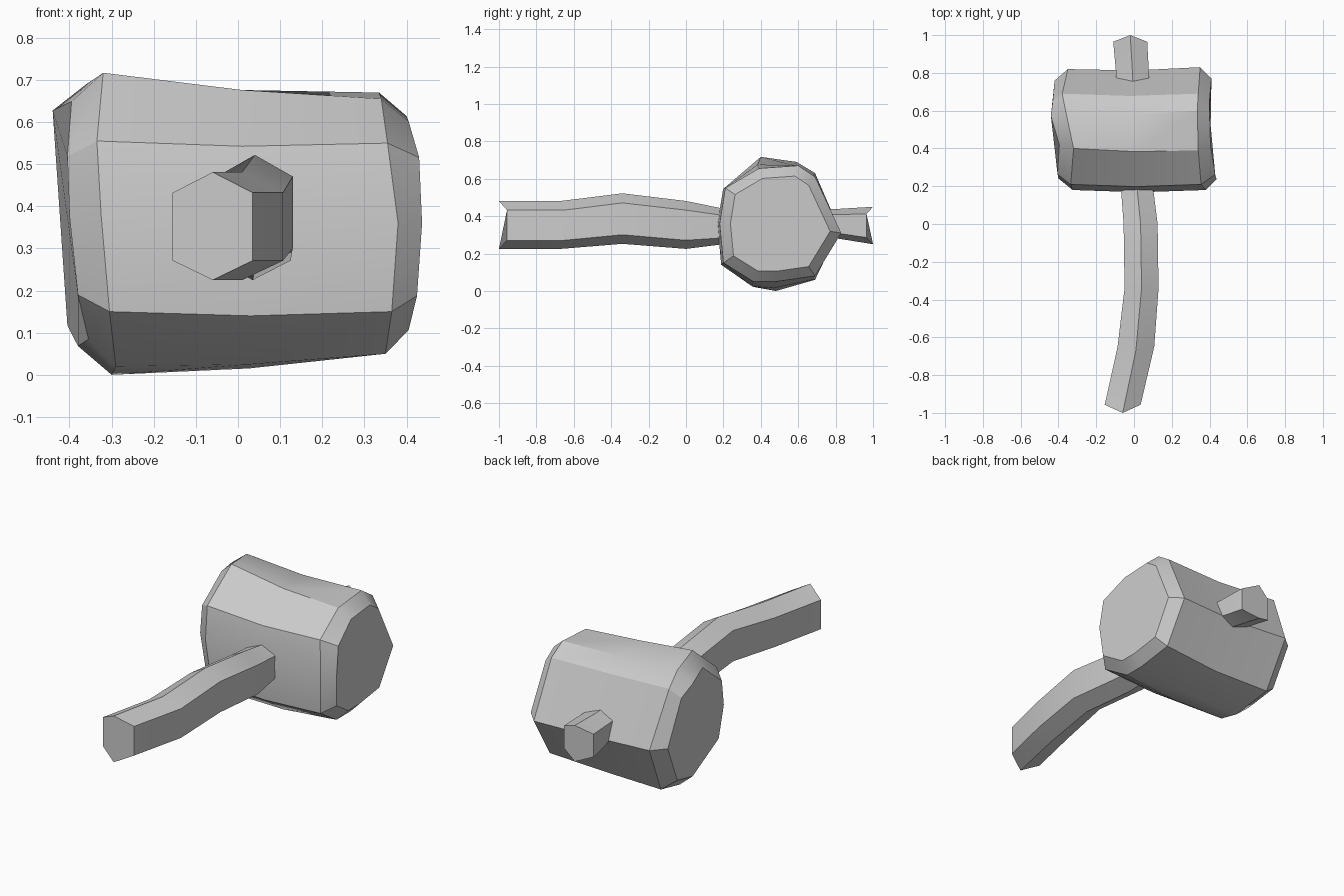
import bpy, bmesh
from math import radians

if "Cube" in bpy.data.objects:
    bpy.data.objects.remove(bpy.data.objects["Cube"])


def loft(name, rings, smooth_angle=30):
    """Skin a closed tube through rings of equal point count and cap both ends."""
    bm = bmesh.new()
    vr = [[bm.verts.new(p) for p in ring] for ring in rings]
    n = len(vr[0])
    for a, b in zip(vr, vr[1:]):
        for i in range(n):
            j = (i + 1) % n
            bm.faces.new((a[i], a[j], b[j], b[i]))
    bm.faces.new(vr[0])
    bm.faces.new(vr[-1])
    bmesh.ops.recalc_face_normals(bm, faces=bm.faces[:])
    me = bpy.data.meshes.new(name)
    bm.to_mesh(me)
    bm.free()
    ob = bpy.data.objects.new(name, me)
    bpy.context.collection.objects.link(ob)
    bpy.ops.object.select_all(action='DESELECT')
    ob.select_set(True)
    bpy.context.view_layer.objects.active = ob
    bpy.ops.object.shade_smooth_by_angle(angle=radians(smooth_angle))
    return ob


def ring(xs, profile, scale=1.0, cy=0.5, cz=0.36):
    return [(x, cy + (y - cy) * scale, cz + (z - cz) * scale)
            for x, (y, z) in zip(xs, profile)]


# Mallet head: rough ten-sided block with chamfered, slightly uneven ends.
# Profiles are (y, z), starting at the front and going over the top.
left = [(.18, .38), (.21, .555), (.40, .717), (.59, .69), (.69, .63),
        (.82, .33), (.69, .06), (.48, .0), (.37, .02), (.20, .15)]
right = [(.18, .36), (.21, .55), (.39, .655), (.60, .67), (.69, .61),
         (.83, .31), (.69, .08), (.48, .05), (.36, .05), (.20, .15)]
left_end_x = [-.40, -.405, -.395, -.44, -.43, -.42, -.405, -.38, -.355, -.38]
left_x = [-.325, -.335, -.32, -.36, -.38, -.35, -.33, -.30, -.29, -.305]
right_x = [.38, .355, .34, .335, .34, .35, .35, .35, .35, .365]
right_end_x = [.437, .43, .405, .40, .40, .41, .405, .405, .405, .425]

L, R = ring(left_x, left), ring(right_x, right)
mid = [((a[0] + b[0]) / 2, (a[1] + b[1]) / 2 - .012, (a[2] + b[2]) / 2 - .01)
       for a, b in zip(L, R)]
loft("mallet_head", [ring(left_end_x, left, .81), L, mid, R,
                     ring(right_end_x, right, .82)])

# Handle: bent six-sided shaft through the head, ends ridged along the middle.
# Each section: y of ridge, y of sides, centre x, centre z, half width, half height
sections = [(-1, -.957, -.06, .353, .095, .128), (-.67, -.65, .01, .353, .097, .128),
            (-.34, -.34, .04, .387, .09, .135), (0, 0, .035, .353, .09, .128),
            (.2, .2, .015, .345, .085, .095), (.8, .8, -.008, .36, .087, .078),
            (1, .965, -.02, .35, .09, .10)]
hexagon = [(0, 1), (1, .62), (1, -.64), (0, -1), (-1, -.64), (-1, .62)]
loft("handle", [[(cx + hw * u, yr if u == 0 else ys, cz + hh * v) for u, v in hexagon]
                for yr, ys, cx, cz, hw, hh in sections], 25)
